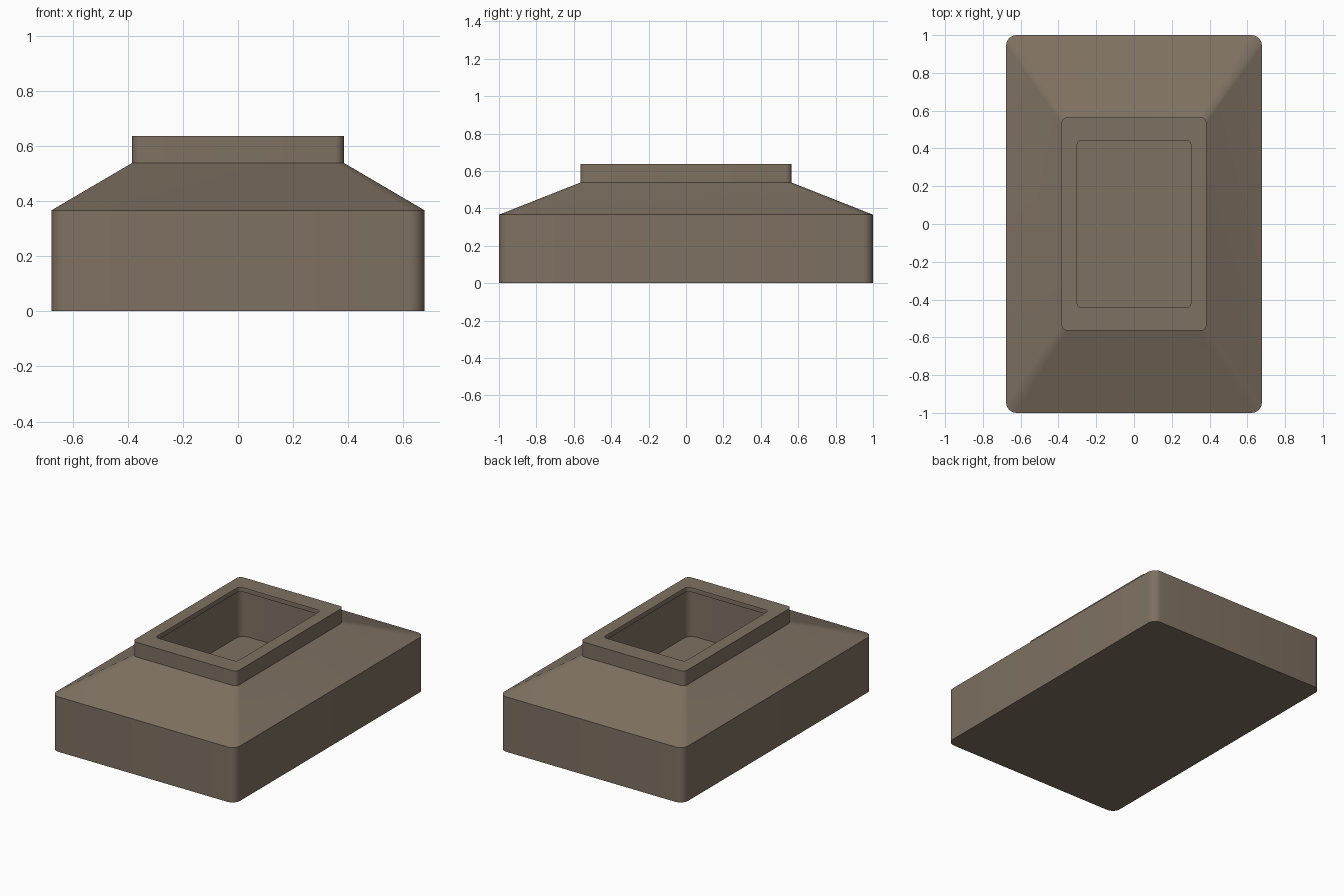
import bpy, bmesh, math

if "Cube" in bpy.data.objects:
    bpy.data.objects.remove(bpy.data.objects["Cube"])

SEG = 6  # segments per rounded corner


def ring(bm, hx, hy, r, z):
    """Rounded rectangle loop of vertices, counter-clockwise."""
    verts = []
    for i, (sx, sy) in enumerate([(1, 1), (-1, 1), (-1, -1), (1, -1)]):
        for k in range(SEG + 1):
            a = math.pi / 2 * (i + k / SEG)
            verts.append(bm.verts.new((sx * (hx - r) + r * math.cos(a),
                                       sy * (hy - r) + r * math.sin(a), z)))
    return verts


def bridge(bm, lower, upper):
    n = len(lower)
    for i in range(n):
        j = (i + 1) % n
        bm.faces.new((lower[i], lower[j], upper[j], upper[i]))


mat = bpy.data.materials.new("warm grey brown")
mat.diffuse_color = (0.212, 0.165, 0.122, 1)
mat.use_nodes = True
mat.node_tree.nodes["Principled BSDF"].inputs["Base Color"].default_value = mat.diffuse_color

# Thin hollow shell: half width, half depth, corner radius, height
profile = [
    (0.677, 1.0, 0.055, 0.0),     # floor edge
    (0.677, 1.0, 0.055, 0.366),   # top of the straight walls
    (0.384, 0.565, 0.031, 0.538), # foot of the neck
    (0.384, 0.565, 0.031, 0.636), # outer rim
    (0.301, 0.442, 0.024, 0.636), # open mouth
]

bm = bmesh.new()
rings = [ring(bm, *p) for p in profile]
for lower, upper in zip(rings, rings[1:]):
    bridge(bm, lower, upper)
bm.faces.new(rings[0][::-1])  # floor, seen through the mouth

me = bpy.data.meshes.new("hollow_box")
bm.to_mesh(me)
bm.free()
me.materials.append(mat)
box = bpy.data.objects.new("hollow_box", me)
bpy.context.collection.objects.link(box)
bpy.context.view_layer.objects.active = box
box.select_set(True)
bpy.ops.object.shade_smooth_by_angle(angle=math.radians(30))
